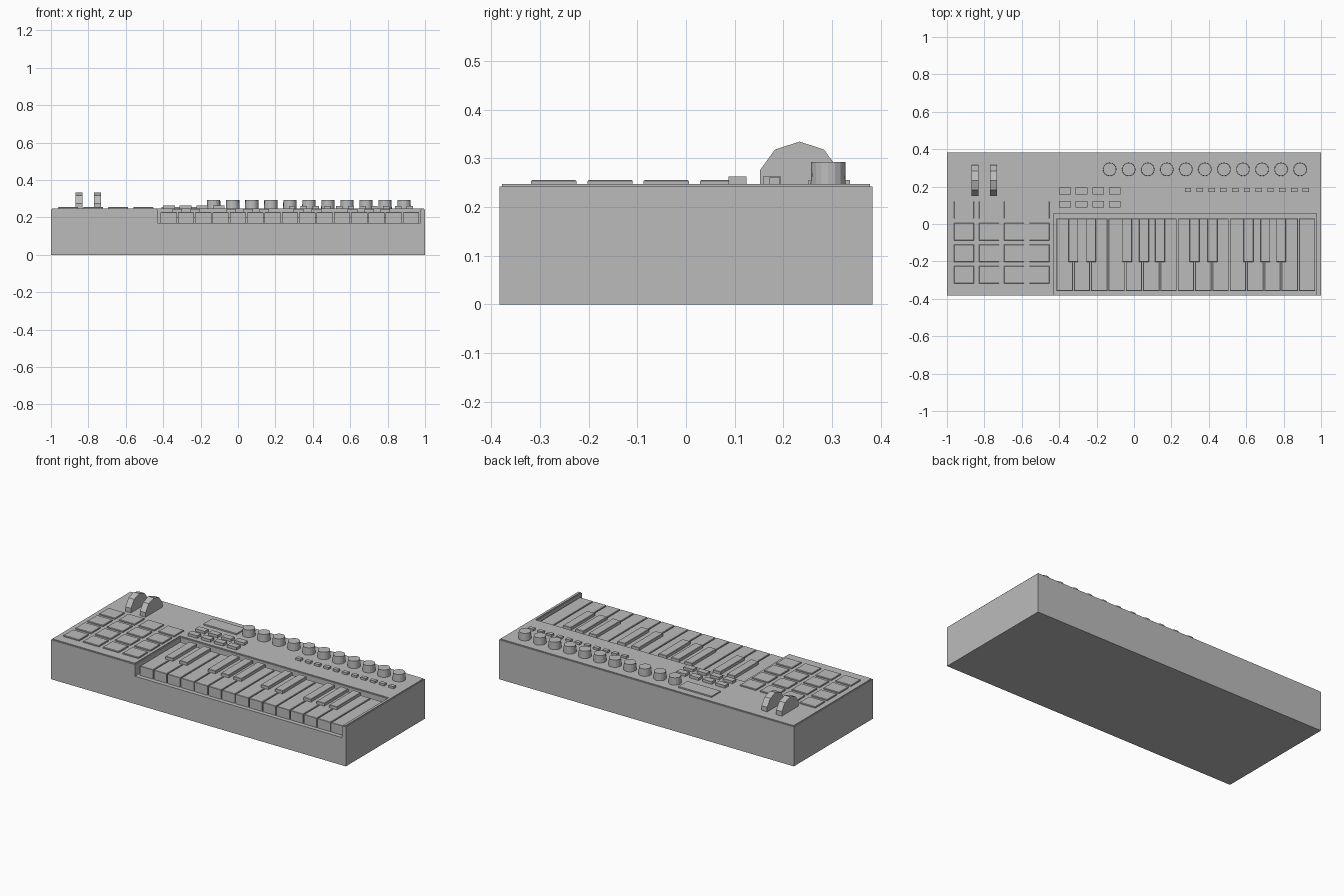
import bpy, bmesh, math
from mathutils import Matrix, Vector

cube = bpy.data.objects.get("Cube")
if cube:
    bpy.data.objects.remove(cube, do_unlink=True)

grey = bpy.data.materials.new("plain_grey")
grey.use_nodes = True
GREY = (0.5, 0.5, 0.5, 1)
grey.diffuse_color = GREY
grey.node_tree.nodes["Principled BSDF"].inputs["Base Color"].default_value = GREY

TOP = 0.247      # panel height
FLOOR = 0.17     # key bed height


def finish(name, bm):
    mesh = bpy.data.meshes.new(name)
    bmesh.ops.recalc_face_normals(bm, faces=bm.faces)
    bm.to_mesh(mesh)
    bm.free()
    mesh.materials.append(grey)
    obj = bpy.data.objects.new(name, mesh)
    bpy.context.collection.objects.link(obj)
    return obj


def bevel_top(bm, width, segments=1):
    high = max(v.co.z for v in bm.verts)
    rim = [e for e in bm.edges if all(v.co.z > high - 1e-4 for v in e.verts)
           and len(e.link_faces) == 2 and e.calc_face_angle() > 0.5]
    bmesh.ops.bevel(bm, geom=rim, offset=width, segments=segments, affect='EDGES')


def box(name, x, y, z, bevel=0.0):
    """Box from (min, max) ranges, with an optional chamfer round its top."""
    bm = bmesh.new()
    size = [r[1] - r[0] for r in (x, y, z)]
    centre = Vector([(r[0] + r[1]) / 2 for r in (x, y, z)])
    bmesh.ops.create_cube(bm, size=1, matrix=Matrix.Translation(centre) @ Matrix.Diagonal((*size, 1)))
    if bevel:
        bevel_top(bm, bevel)
    return finish(name, bm)


def cylinder(name, centre, radius, top_radius, depth, sides, rotation=Matrix()):
    bm = bmesh.new()
    bmesh.ops.create_cone(bm, cap_ends=True, segments=sides, radius1=radius, radius2=top_radius,
                          depth=depth, matrix=Matrix.Translation(centre) @ rotation)
    return finish(name, bm)


# Case with the key bed cut out of its front
case = box("case", (-1, 1), (-0.383, 0.383), (0, TOP))
cutter = box("key_bed_cutter", (-0.43, 0.975), (-0.5, 0.055), (FLOOR, 0.4))
cutter.hide_render = True
cut = case.modifiers.new("key_bed", 'BOOLEAN')
cut.operation = 'DIFFERENCE'
cut.object = cutter
cut.solver = 'EXACT'
bpy.context.view_layer.objects.active = case
bpy.ops.object.modifier_apply(modifier=cut.name)
bpy.data.objects.remove(cutter, do_unlink=True)
bm = bmesh.new()
bm.from_mesh(case.data)
bevel_top(bm, 0.005, 2)
bm.to_mesh(case.data)
bm.free()

# White keys, then black keys over the gaps of a two-octave pattern
PITCH, KEY_START = 0.0926, -0.417
for i in range(15):
    x = KEY_START + i * PITCH
    box(f"white_key_{i + 1}", (x + 0.003, x + PITCH - 0.003), (-0.357, 0.03), (FLOOR, 0.228), 0.002)
OFFSETS = {1: 0, 2: 0.003, 4: 0.01, 5: 0.008, 6: 0}
for i in range(1, 14):
    if i % 7 in OFFSETS:
        x = KEY_START + i * PITCH + OFFSETS[i % 7]
        box(f"black_key_{i}", (x - 0.026, x + 0.026), (-0.203, 0.03), (0.2, 0.246), 0.002)

# Drum pads
for row in range(4):
    for col in range(4):
        x, y = -0.962 + col * 0.134, -0.318 + row * 0.1155
        box(f"pad_{row}_{col}", (x, x + 0.107), (y, y + 0.093), (TOP - 0.005, 0.255), 0.002)

# Display and button groups
box("display", (-0.41, -0.185), (0.251, 0.337), (TOP - 0.005, 0.255))
for row in range(2):
    for col in range(4):
        x, y = -0.401 + col * 0.089, 0.087 + row * 0.0715
        box(f"button_{row}_{col}", (x, x + 0.063), (y, y + 0.037), (TOP - 0.005, 0.263))
for i in range(11):
    x = 0.289 + i * 0.063
    box(f"small_button_{i + 1}", (x - 0.017, x + 0.017), (0.17, 0.193), (TOP - 0.005, 0.26))

# Knobs
for i in range(11):
    cylinder(f"knob_{i + 1}", (-0.13 + i * 0.1018, 0.292, (TOP + 0.292) / 2), 0.036, 0.035,
             0.292 - TOP, 16)

# Pitch and modulation wheels: ten-sided discs half sunk in the panel
for name, x in (("pitch_wheel", -0.851), ("modulation_wheel", -0.752)):
    cylinder(name, (x, 0.233, 0.2485), 0.0857, 0.0857, 0.038, 10,
             Matrix.Rotation(math.pi / 2, 4, 'Y') @ Matrix.Rotation(math.pi / 2, 4, 'Z'))
